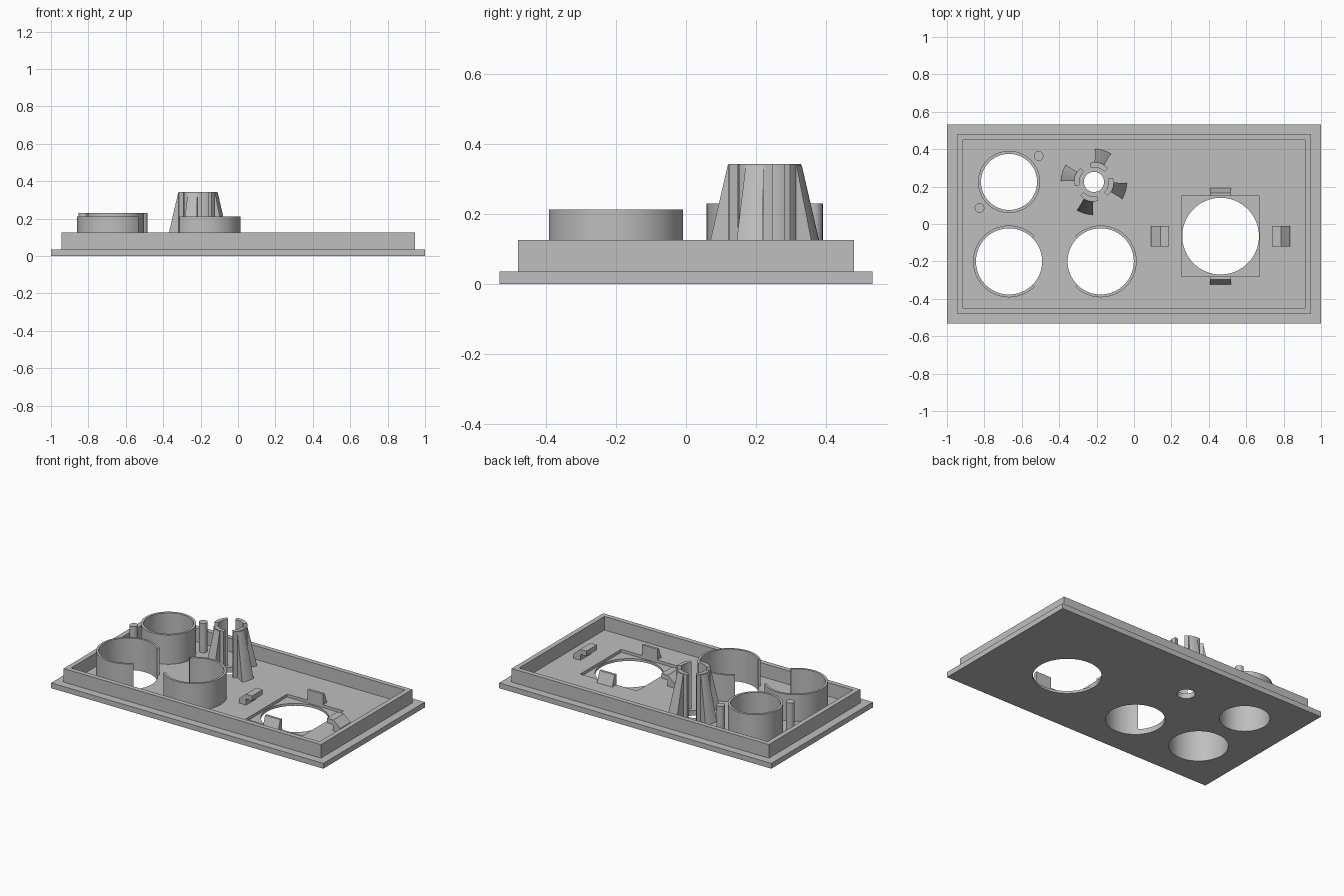
import bpy, bmesh
from math import cos, sin, radians, pi

cube = bpy.data.objects.get("Cube")
if cube:
    bpy.data.objects.remove(cube, do_unlink=True)

grey = bpy.data.materials.new("plain grey")
grey.use_nodes = True
colour = (0.52, 0.52, 0.52, 1)
grey.diffuse_color = colour
grey.node_tree.nodes["Principled BSDF"].inputs["Base Color"].default_value = colour

FLOOR, RIM_TOP = 0.035, 0.125


def finish(name, bm, smooth=False):
    """Turn a bmesh into a named object."""
    bmesh.ops.recalc_face_normals(bm, faces=bm.faces)
    mesh = bpy.data.meshes.new(name)
    bm.to_mesh(mesh)
    bm.free()
    mesh.materials.append(grey)
    ob = bpy.data.objects.new(name, mesh)
    bpy.context.collection.objects.link(ob)
    if smooth:
        select(ob)
        bpy.ops.object.shade_smooth_by_angle(angle=radians(30))
    return ob


def select(ob):
    bpy.ops.object.select_all(action="DESELECT")
    ob.select_set(True)
    bpy.context.view_layer.objects.active = ob


def box(name, x0, x1, y0, y1, z0, z1):
    bm = bmesh.new()
    for v in bmesh.ops.create_cube(bm, size=1)["verts"]:
        v.co.x = x1 if v.co.x > 0 else x0
        v.co.y = y1 if v.co.y > 0 else y0
        v.co.z = z1 if v.co.z > 0 else z0
    return finish(name, bm)


def cylinder(name, centre, r, z0, z1, segments=64):
    bm = bmesh.new()
    made = bmesh.ops.create_cone(bm, cap_ends=True, segments=segments,
                                 radius1=r, radius2=r, depth=z1 - z0)
    bmesh.ops.translate(bm, verts=made["verts"], vec=(*centre, (z0 + z1) / 2))
    return finish(name, bm, True)


def cut(ob, cutter):
    cutter.hide_render = True
    mod = ob.modifiers.new("cut", "BOOLEAN")
    mod.operation, mod.solver, mod.object = "DIFFERENCE", "EXACT", cutter
    select(ob)
    bpy.ops.object.modifier_apply(modifier=mod.name)
    bpy.data.objects.remove(cutter, do_unlink=True)


def arc_wall(name, centre, r_in, r_out, z1, mid=0, span=360, r_top=None):
    """Curved wall on the floor, centred on angle mid; r_top tapers its outside."""
    closed = span == 360
    n = 64 if closed else max(4, round(span / 5.6))
    r_top = r_top or r_out
    bm = bmesh.new()
    rows = []
    for i in range(n if closed else n + 1):
        a = radians(mid - span / 2 + span * i / n)
        section = ((r_in, FLOOR), (r_out, FLOOR), (r_top, z1), (r_in, z1))
        rows.append([bm.verts.new((centre[0] + r * cos(a), centre[1] + r * sin(a), z))
                     for r, z in section])
    for i in range(n):
        p, q = rows[i], rows[(i + 1) % len(rows)]
        for k in range(4):
            m = (k + 1) % 4
            bm.faces.new((p[k], p[m], q[m], q[k]))
    if not closed:
        bm.faces.new(rows[0])
        bm.faces.new(rows[-1])
    return finish(name, bm, True)


def clip(name, profile, width, centre, angle):
    """Extrude an (outward, height) profile and turn it around the big opening."""
    bm = bmesh.new()
    c, s = cos(angle), sin(angle)
    ends = [[bm.verts.new((centre[0] + d * c - w * s, centre[1] + d * s + w * c, z))
             for d, z in profile] for w in (-width / 2, width / 2)]
    for end in ends:
        bm.faces.new(end)
    for k in range(len(profile)):
        m = (k + 1) % len(profile)
        bm.faces.new((ends[0][k], ends[0][m], ends[1][m], ends[1][k]))
    return finish(name, bm)


# Centres of the openings
ring_at, left_at, right_at = (-0.668, 0.225), (-0.668, -0.2), (-0.178, -0.2)
boss_at, big_at = (-0.214, 0.225), (0.463, -0.065)

# Base plate with recess and round openings
plate = box("base_plate", -1, 1, -0.533, 0.533, 0, FLOOR)
cut(plate, box("recess_cutter", 0.255, 0.672, -0.28, 0.15, 0.016, 0.2))
for centre, r in ((ring_at, 0.15), (left_at, 0.177), (right_at, 0.177),
                  (boss_at, 0.054), (big_at, 0.205)):
    cut(plate, cylinder("hole_cutter", centre, r, -0.1, 0.2))
select(plate)
bpy.ops.object.shade_smooth_by_angle(angle=radians(30))

# Raised rim
rim = box("rim", -0.945, 0.945, -0.48, 0.48, FLOOR, RIM_TOP)
cut(rim, box("rim_cutter", -0.913, 0.913, -0.448, 0.448, -0.1, 0.3))

# Full collar with two posts
arc_wall("collar", ring_at, 0.15, 0.166, 0.23)
for side in (1, -1):
    post_at = (ring_at[0] + side * 0.158, ring_at[1] + side * 0.139)
    cylinder("collar_post", post_at, 0.026, FLOOR, 0.23, 24)

# Two open collars whose gaps face each other
arc_wall("left_open_collar", left_at, 0.177, 0.192, 0.212, 180, 270)
arc_wall("right_open_collar", right_at, 0.177, 0.192, 0.212, 0, 270)

# Split boss with tapered fins
for k in range(4):
    angle = -16.5 + 90 * k
    arc_wall("boss_segment", boss_at, 0.078, 0.104, 0.342, angle, 58)
    arc_wall("boss_fin", boss_at, 0.096, 0.176, 0.338, angle, 29, 0.106)

# Hooked clips beside the big opening, wedge clips before and behind it
hook = [(0.32, FLOOR), (0.372, FLOOR), (0.372, 0.065), (0.322, 0.108),
        (0.275, 0.108), (0.275, 0.075), (0.32, 0.075)]
wedge = [(0.215, FLOOR), (0.258, FLOOR), (0.232, 0.106), (0.215, 0.106)]
for k in range(2):
    clip("hook_clip", hook, 0.11, big_at, pi * k)
    clip("wedge_clip", wedge, 0.112, big_at, pi * (k + 0.5))
